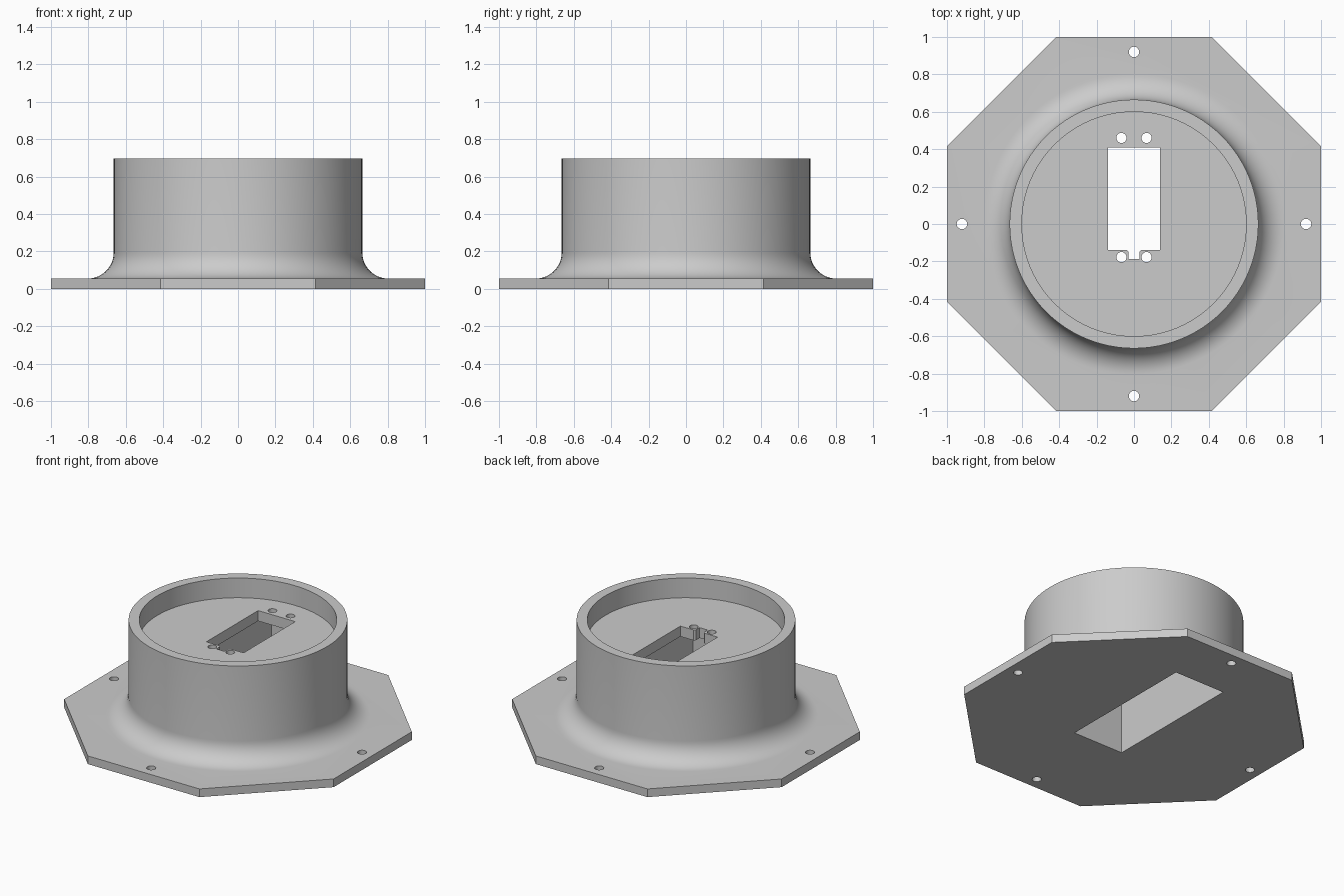
import bpy
import bmesh
from math import cos, sin, pi, radians

cube = bpy.data.objects.get("Cube")
if cube:
    bpy.data.objects.remove(cube)

grey = bpy.data.materials.new("light grey")
grey.use_nodes = True
colour = (0.6, 0.6, 0.6, 1)
grey.diffuse_color = colour
grey.node_tree.nodes["Principled BSDF"].inputs["Base Color"].default_value = colour


def finish(name, bm):
    bmesh.ops.recalc_face_normals(bm, faces=bm.faces)
    mesh = bpy.data.meshes.new(name)
    bm.to_mesh(mesh)
    bm.free()
    mesh.materials.append(grey)
    obj = bpy.data.objects.new(name, mesh)
    bpy.context.collection.objects.link(obj)
    return obj


def prism(name, outline, z0, z1):
    """Extrude a closed xy outline from z0 to z1."""
    bm = bmesh.new()
    face = bm.faces.new([bm.verts.new((x, y, z0)) for x, y in outline])
    out = bmesh.ops.extrude_face_region(bm, geom=[face])
    for v in out["geom"]:
        if isinstance(v, bmesh.types.BMVert):
            v.co.z = z1
    return finish(name, bm)


def circle(x, y, r, n=32):
    return [(x + r * cos(2 * pi * i / n), y + r * sin(2 * pi * i / n)) for i in range(n)]


def lathe(name, profile, steps=96):
    """Spin an (r, z) profile that starts and ends on the axis."""
    bm = bmesh.new()
    verts = [bm.verts.new((r, 0, z)) for r, z in profile]
    edges = [bm.edges.new(pair) for pair in zip(verts, verts[1:])]
    bmesh.ops.spin(bm, geom=verts + edges, cent=(0, 0, 0), axis=(0, 0, 1),
                   angle=2 * pi, steps=steps, use_merge=True)
    bmesh.ops.remove_doubles(bm, verts=bm.verts, dist=1e-5)
    return finish(name, bm)


def combine(target, tool, operation):
    """Apply a boolean and discard the tool object."""
    tool.hide_render = True
    mod = target.modifiers.new("boolean", "BOOLEAN")
    mod.operation = operation
    mod.solver = "EXACT"
    mod.object = tool
    bpy.context.view_layer.objects.active = target
    bpy.ops.object.modifier_apply(modifier=mod.name)
    bpy.data.objects.remove(tool)


# Main dimensions
flange_top, floor_z, rim_z = 0.055, 0.565, 0.697
plate_under = floor_z - 0.07
outer, inner, fillet = 0.665, 0.6, 0.138

# Octagonal mounting flange
c = 1 / cos(pi / 8)
octagon = [(c * cos(pi / 8 + i * pi / 4), c * sin(pi / 8 + i * pi / 4)) for i in range(8)]
body = prism("flanged_housing", octagon, 0, flange_top)

# Round housing with a concave foot and a recessed top
foot = []
for i in range(13):
    a = pi / 2 * i / 12
    foot.append((outer + fillet * (1 - sin(a)), flange_top + fillet * (1 - cos(a))))
profile = [(0, 0.03), (outer + fillet, 0.03)] + foot
profile += [(outer, rim_z), (inner, rim_z), (inner, floor_z), (0, floor_z)]
combine(body, lathe("housing", profile), "UNION")

# Deep pocket from below
pocket = [(-0.187, -0.34), (0.187, -0.34), (0.187, 0.62), (-0.187, 0.62)]
combine(body, prism("pocket_cutter", pocket, -0.1, plate_under), "DIFFERENCE")

# Slot with a small notch, through the top plate
w, n, low, notch, high = 0.138, 0.03, -0.138, -0.187, 0.41
slot = [(-w, high), (-w, low), (-n - 0.01, low), (-n, low - 0.01), (-n, notch),
        (n, notch), (n, low - 0.01), (n + 0.01, low), (w, low), (w, high)]
combine(body, prism("slot_cutter", slot, plate_under - 0.05, floor_z + 0.05), "DIFFERENCE")

# Screw holes beside the slot
for x in (-0.067, 0.067):
    for y in (-0.177, 0.46):
        tool = prism("screw_cutter", circle(x, y, 0.027), plate_under - 0.05, floor_z + 0.05)
        combine(body, tool, "DIFFERENCE")

# Mounting holes in the flange
for i in range(4):
    x, y = 0.92 * cos(i * pi / 2), 0.92 * sin(i * pi / 2)
    combine(body, prism("mount_cutter", circle(x, y, 0.028), -0.1, 0.2), "DIFFERENCE")

# Smooth round walls, crisp edges
bpy.ops.object.select_all(action="DESELECT")
body.select_set(True)
bpy.context.view_layer.objects.active = body
bpy.ops.object.shade_smooth_by_angle(angle=radians(30))
